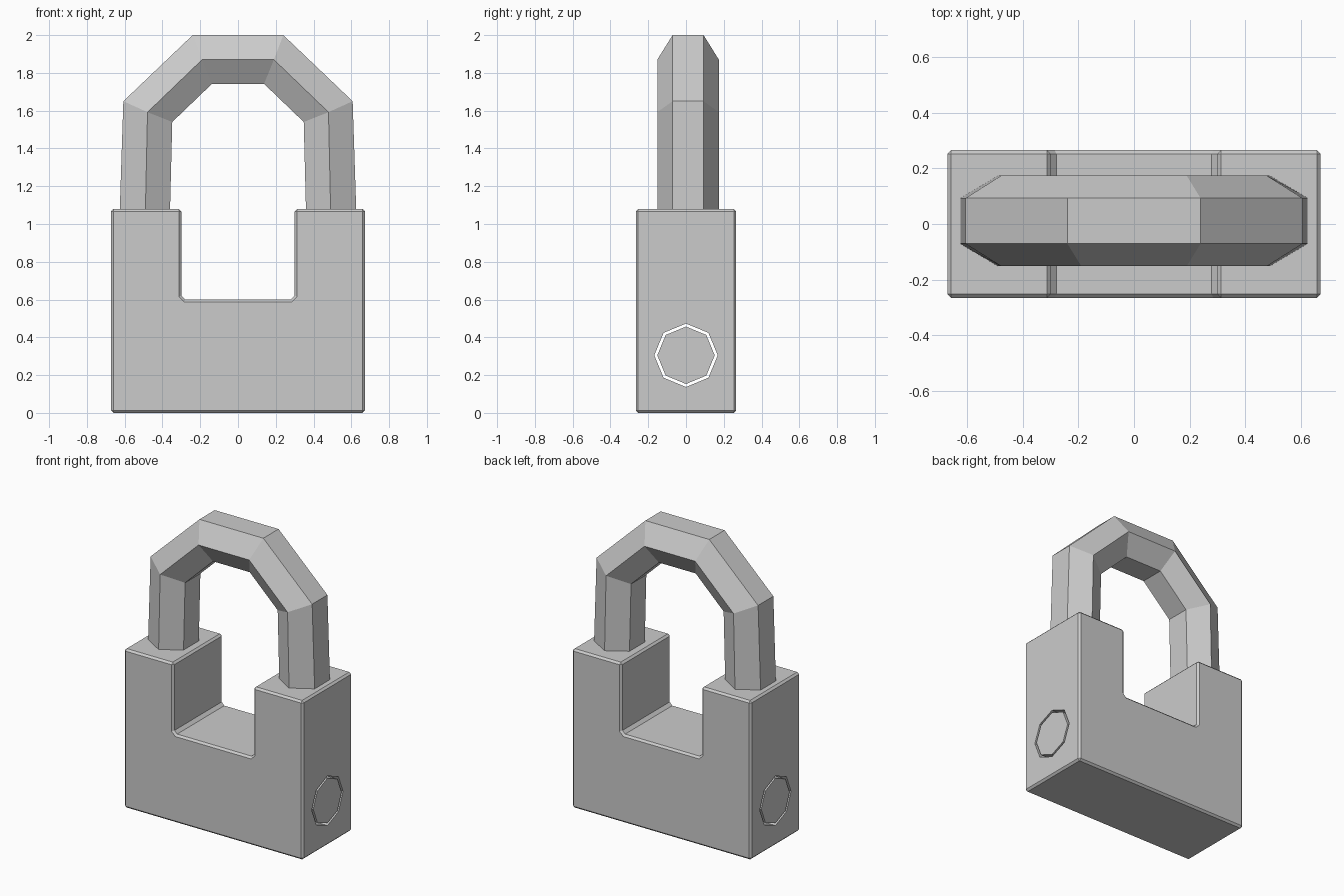
import bpy, bmesh
from math import pi

if "Cube" in bpy.data.objects:
    bpy.data.objects.remove(bpy.data.objects["Cube"])


def make_object(name, bm):
    bmesh.ops.recalc_face_normals(bm, faces=bm.faces)
    me = bpy.data.meshes.new(name)
    bm.to_mesh(me)
    bm.free()
    ob = bpy.data.objects.new(name, me)
    bpy.context.collection.objects.link(ob)
    return ob


def octagon_bar(name, radius, length):
    bpy.ops.mesh.primitive_cylinder_add(vertices=8, radius=radius, depth=length,
                                        location=(0, 0, 0.305), rotation=(0, pi / 2, 0))
    ob = bpy.context.object
    ob.name = name
    return ob


# Body: U-shaped profile with chamfered notch corners, extruded through y
half = [(0.672, 0), (0.672, 1.08), (0.30, 1.08), (0.30, 0.62), (0.28, 0.60)]
profile = half + [(-x, z) for x, z in reversed(half)]
bm = bmesh.new()
face = bm.faces.new([bm.verts.new((x, -0.266, z)) for x, z in profile])
ext = bmesh.ops.extrude_face_region(bm, geom=[face])
bmesh.ops.translate(bm, vec=(0, 0.532, 0),
                    verts=[v for v in ext["geom"] if isinstance(v, bmesh.types.BMVert)])
body = make_object("lock_body", bm)
bev = body.modifiers.new("Bevel", 'BEVEL')
bev.width = 0.013
bev.segments = 1
bev.limit_method = 'ANGLE'
bev.angle_limit = 1.0

# Octagonal bore through the body, with a slimmer cylinder core inside it
cutter = octagon_bar("bore_cutter", 0.168, 2.0)
cutter.hide_render = True
cutter.hide_set(True)
cut = body.modifiers.new("Bore", 'BOOLEAN')
cut.operation = 'DIFFERENCE'
cut.solver = 'EXACT'
cut.object = cutter
octagon_bar("lock_core", 0.152, 1.344)

# Shackle: hexagonal section swept round five straight runs
# Each station: outer, middle and inner (x, z)
stations = [((0.630, 0.95), (0.493, 0.95), (0.363, 0.95)),
            ((0.607, 1.65), (0.479, 1.592), (0.348, 1.54)),
            ((0.240, 2.00), (0.190, 1.87), (0.138, 1.742))]
stations += [tuple((-x, z) for x, z in s) for s in reversed(stations)]
yc, flat, wide = 0.011, 0.082, 0.163
bm = bmesh.new()
rings = []
for o, m, i in stations:
    section = [(o, -flat), (o, flat), (m, wide), (i, flat), (i, -flat), (m, -wide)]
    rings.append([bm.verts.new((p[0], yc + dy, p[1])) for p, dy in section])
for a, b in zip(rings, rings[1:]):
    for k in range(6):
        n = (k + 1) % 6
        bm.faces.new((a[k], a[n], b[n], b[k]))
bm.faces.new(rings[0])
bm.faces.new(rings[-1])
make_object("shackle", bm)
